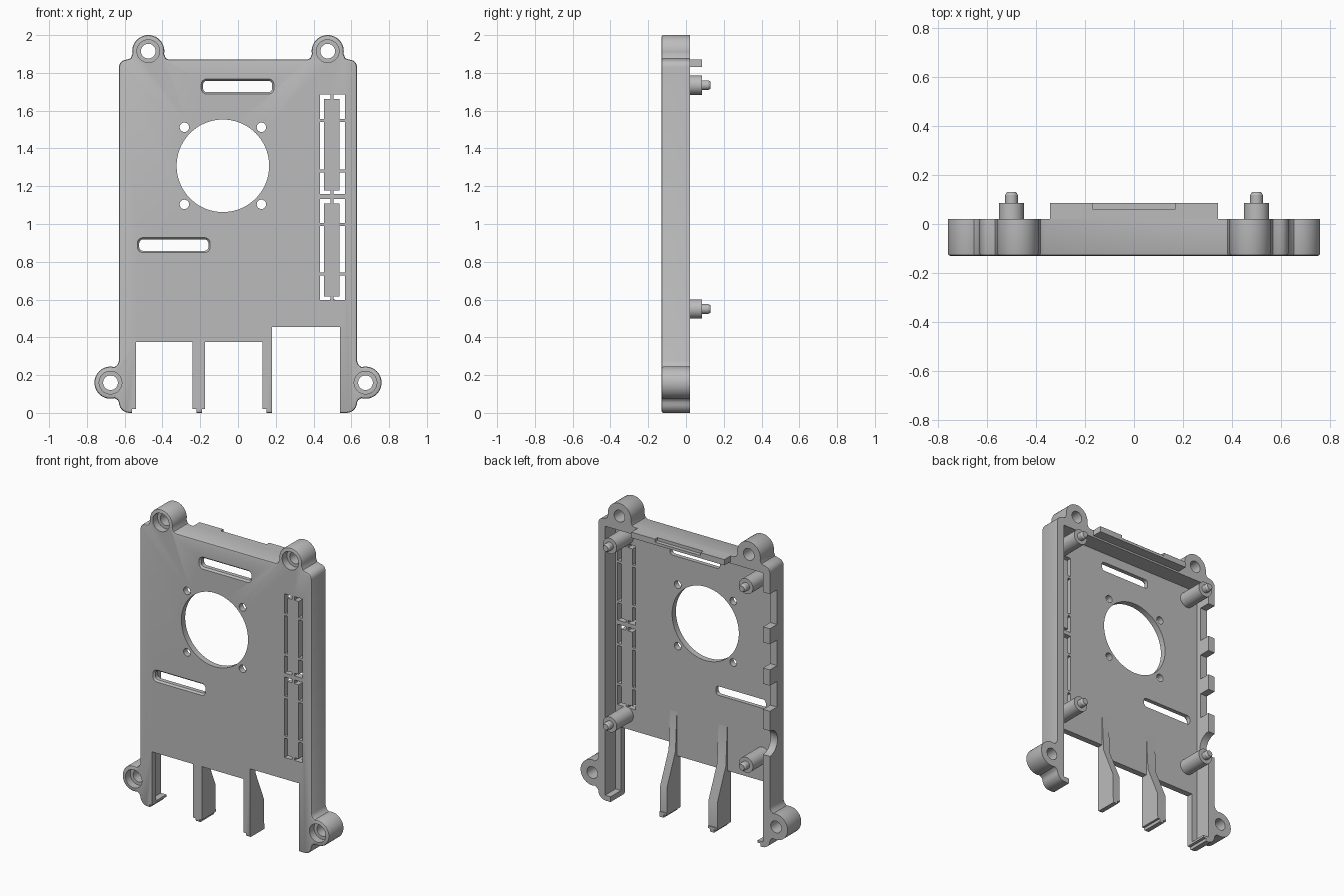
import bpy, bmesh, math

cube = bpy.data.objects.get("Cube")
if cube:
    bpy.data.objects.remove(cube)

grey = bpy.data.materials.new("plain grey")
grey.use_nodes = True
colour = (0.5, 0.5, 0.5, 1)
grey.diffuse_color = colour
grey.node_tree.nodes["Principled BSDF"].inputs["Base Color"].default_value = colour

FRONT, INNER, BACK = -0.13, -0.09, 0.02


def arc(cx, cz, r, a0, a1, steps):
    angles = [math.radians(a0 + (a1 - a0) * i / steps) for i in range(steps + 1)]
    return [(cx + r * math.cos(a), cz + r * math.sin(a)) for a in angles]


def circle(cx, cz, r, steps=48):
    return arc(cx, cz, r, 0, 360, steps)[:-1]


def rounded(x0, x1, z0, z1, r):
    corners = [(x1 - r, z1 - r, 0), (x0 + r, z1 - r, 90), (x0 + r, z0 + r, 180), (x1 - r, z0 + r, 270)]
    return [p for cx, cz, a in corners for p in arc(cx, cz, r, a, a + 90, 6)]


def rect(x0, x1, z0, z1):
    return [(x0, z0), (x1, z0), (x1, z1), (x0, z1)]


def loft(name, sections, axis="y", bevel=0):
    """Solid through (depth, outline) sections along y, or along x with (y, z) outlines."""
    bm = bmesh.new()
    rings = []
    for d, pts in sections:
        rings.append([bm.verts.new((p, d, q) if axis == "y" else (d, p, q)) for p, q in pts])
    n = len(rings[0])
    for a, b in zip(rings, rings[1:]):
        for i in range(n):
            j = (i + 1) % n
            bm.faces.new((a[i], a[j], b[j], b[i]))
    first = bm.faces.new(rings[0])
    bm.faces.new(rings[-1])
    bmesh.ops.recalc_face_normals(bm, faces=bm.faces)
    if bevel:
        bmesh.ops.bevel(bm, geom=list(first.edges), offset=bevel, segments=2, profile=0.5, affect="EDGES")
    mesh = bpy.data.meshes.new(name)
    bm.to_mesh(mesh)
    bm.free()
    mesh.materials.append(grey)
    obj = bpy.data.objects.new(name, mesh)
    bpy.context.collection.objects.link(obj)
    return obj


def box(name, x0, x1, y0, y1, z0, z1):
    return loft(name, [(y0, rect(x0, x1, z0, z1)), (y1, rect(x0, x1, z0, z1))])


def cut(target, cutter):
    mod = target.modifiers.new("cut", "BOOLEAN")
    mod.operation, mod.solver, mod.object = "DIFFERENCE", "EXACT", cutter
    bpy.context.view_layer.objects.active = target
    bpy.ops.object.modifier_apply(modifier=mod.name)
    bpy.data.objects.remove(cutter)


def cut_box(target, *dims):
    cut(target, box("cutter", *dims))


def cut_through(target, pts):
    cut(target, loft("cutter", [(-0.3, pts), (0.3, pts)]))


# Shell outline with screw ears, right half mirrored to the left
half = [(0.365, 1.87), (0.382, 1.877)]
half += arc(0.475, 1.915, 0.085, 190, -10, 26)
half += [(0.568, 1.877)]
half += arc(0.59, 1.83, 0.04, 90, 0, 6)
half += [(0.63, 0.275), (0.638, 0.255)]
half += arc(0.675, 0.16, 0.085, 105, -105, 28)
half += [(0.637, 0.068)]
half += arc(0.575, 0.055, 0.055, 0, -90, 6) + [(0.54, 0)]
outline = half + [(-x, z) for x, z in reversed(half)]
shell = loft("case_shell", [(FRONT, outline), (BACK, outline)], bevel=0.01)

# Hollow behind the front plate
cut_box(shell, -0.58, 0.58, INNER, 0.2, 0.035, 1.82)

# Port openings at the bottom edge, and the narrowed leg tips
for x0, x1, top in ((-0.54, -0.24, 0.375), (-0.175, 0.13, 0.375), (0.18, 0.54, 0.455)):
    cut_box(shell, x0, x1, -0.3, 0.3, -0.1, top)
for x0, x1 in ((-0.56, -0.22), (-0.19, 0.15)):
    cut_box(shell, x0, x1, -0.3, 0.3, -0.1, 0.02)

# Fan opening with its four screw holes
FAN_X, FAN_Z = -0.08, 1.308
cut_through(shell, circle(FAN_X, FAN_Z, 0.245, 72))
for sx in (-1, 1):
    for sz in (-1, 1):
        cut_through(shell, circle(FAN_X + sx * 0.204, FAN_Z + sz * 0.204, 0.025, 24))

# Two ribbon slots with chamfered front edges
for x0, z0 in ((-0.195, 1.688), (-0.533, 0.848)):
    big = rounded(x0, x0 + 0.386, z0, z0 + 0.08, 0.03)
    small = rounded(x0 + 0.01, x0 + 0.376, z0 + 0.01, z0 + 0.07, 0.02)
    cut(shell, loft("cutter", [(-0.2, big), (FRONT, big), (-0.118, small), (0.1, small)]))

# Break-out panels: thin channels interrupted by small tabs
for z0, tab_low, tab_high, z1 in ((1.159, 1.281, 1.548, 1.685), (0.598, 0.735, 0.998, 1.132)):
    for outer, inner, tick in ((0.433, 0.455, 0.489), (0.566, 0.537, 0.505)):
        xa, xb = sorted((outer, inner))
        for a, b in ((z0, tab_low - 0.008), (tab_low + 0.008, tab_high - 0.008), (tab_high + 0.008, z1)):
            cut_box(shell, xa, xb, -0.3, 0.3, a, b)
        xa, xb = sorted((outer, tick))
        for a, b in ((z0, z0 + 0.018), (z1 - 0.024, z1)):
            cut_box(shell, xa, xb, -0.3, 0.3, a, b)

# Connector notches in the side wall
for z, w in ((1.578, 0.23), (1.275, 0.17), (1.0, 0.17)):
    cut_box(shell, -0.8, -0.56, -0.055, 0.2, z - w / 2, z + w / 2)
jack = circle(0.025, 0.7, 0.085)
cut(shell, loft("cutter", [(-0.8, jack), (-0.56, jack)], axis="x"))

# Counterbored ear holes
for side in (-1, 1):
    for x, z in ((0.475, 1.915), (0.675, 0.16)):
        wide, narrow = circle(side * x, z, 0.06), circle(side * x, z, 0.039)
        cut(shell, loft("cutter", [(-0.3, wide), (-0.08, wide), (-0.08, narrow), (0.3, narrow)]))

parts = [shell]

# Divider legs that ramp up onto the plate
ramp = [(FRONT + 0.01, 0.02), (0.015, 0.02), (0.015, 0.2), (-0.075, 0.41),
        (INNER - 0.002, 0.7), (FRONT + 0.01, 0.7)]
for name, x0, x1 in (("right_divider_leg", -0.24, -0.175), ("left_divider_leg", 0.13, 0.18)):
    parts.append(loft(name, [(x0, ramp), (x1, ramp)], axis="x"))

# Board posts with locating pins
for side, label in ((-1, "right"), (1, "left")):
    for z, level in ((1.735, "upper"), (0.55, "lower")):
        steps = ((INNER - 0.01, 0.051), (0.085, 0.051), (0.085, 0.026), (0.118, 0.026), (0.13, 0.019))
        parts.append(loft(f"{level}_{label}_post", [(y, circle(side * 0.5, z, r, 32)) for y, r in steps]))

# Top lip with a shallow recess
lip = box("top_lip", -0.342, 0.342, 0.0, 0.086, 1.832, 1.87)
cut_box(lip, -0.168, 0.168, 0.06, 0.2, 1.85, 1.9)
parts.append(lip)

bpy.ops.object.select_all(action="DESELECT")
for part in parts:
    part.select_set(True)
bpy.context.view_layer.objects.active = shell
bpy.ops.object.shade_smooth_by_angle(angle=math.radians(30))
